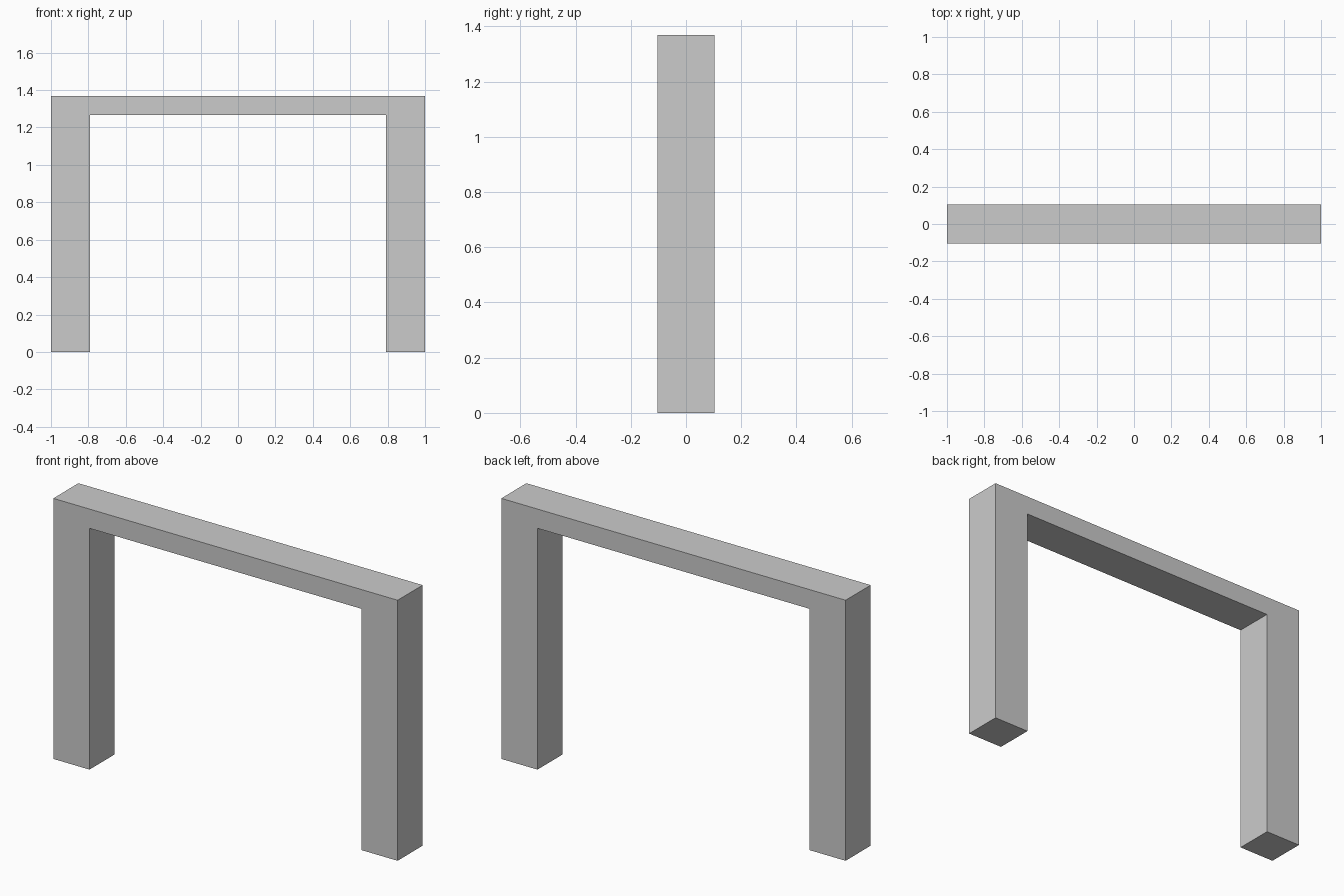
import bpy, bmesh

if "Cube" in bpy.data.objects:
    bpy.data.objects.remove(bpy.data.objects["Cube"])

HALF_W, HEIGHT, DEPTH = 1.0, 1.368, 0.208
INNER_X, BEAM_BOTTOM = 0.79, 1.267

# Right half of the arch outline, mirrored to close the profile
right = [(INNER_X, BEAM_BOTTOM), (INNER_X, 0), (HALF_W, 0), (HALF_W, HEIGHT)]
profile = right + [(-x, z) for x, z in reversed(right)]

# Two square legs and a thin crossbeam as one extruded frame
bm = bmesh.new()
face = bm.faces.new([bm.verts.new((x, -DEPTH / 2, z)) for x, z in profile])
ext = bmesh.ops.extrude_face_region(bm, geom=[face], use_keep_orig=True)
verts = [v for v in ext["geom"] if isinstance(v, bmesh.types.BMVert)]
bmesh.ops.translate(bm, verts=verts, vec=(0, DEPTH, 0))
bmesh.ops.recalc_face_normals(bm, faces=bm.faces)

mesh = bpy.data.meshes.new("table_frame")
bm.to_mesh(mesh)
bm.free()
bpy.context.collection.objects.link(bpy.data.objects.new("table_frame", mesh))
